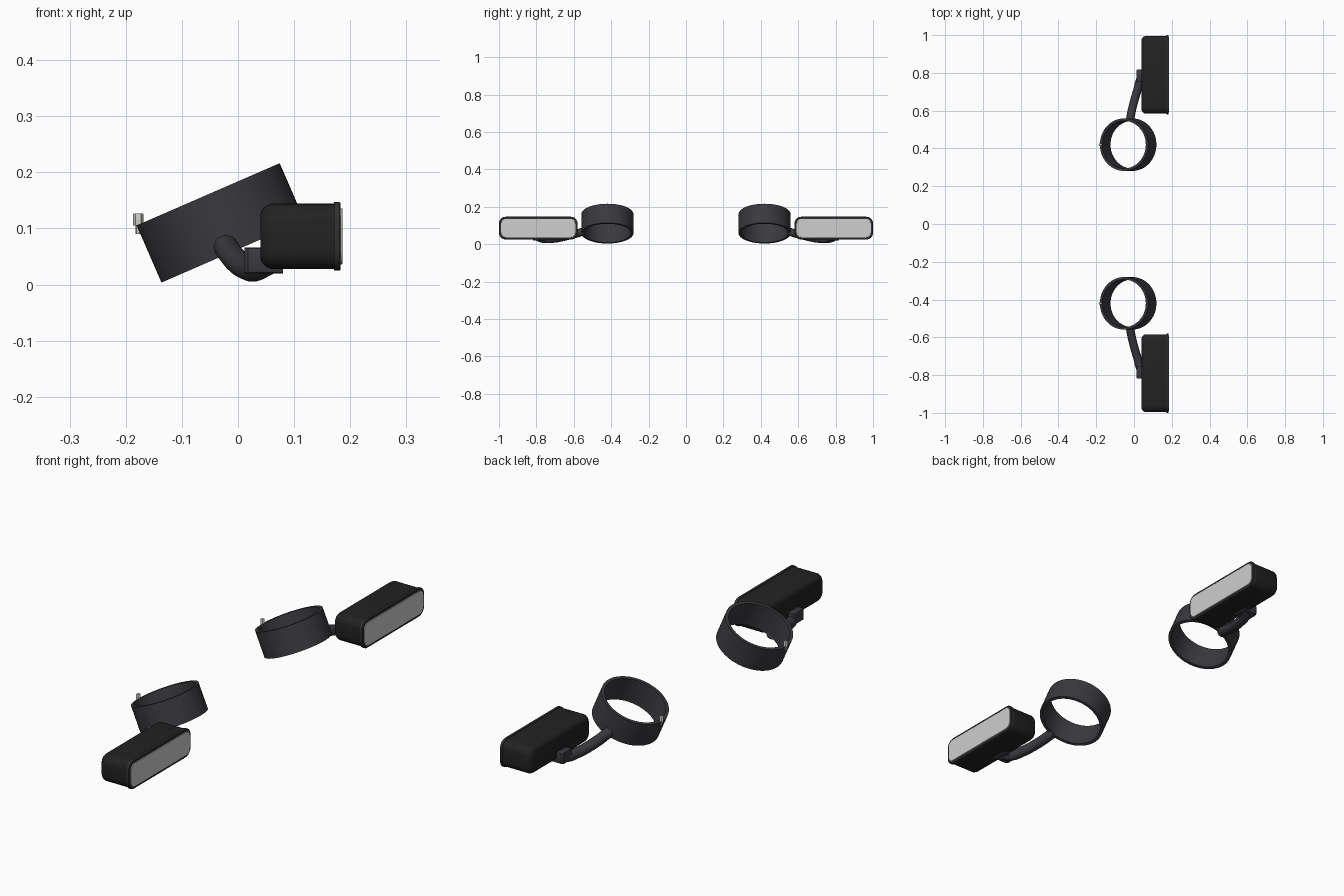
import bpy, bmesh
from math import sin, cos, pi, radians
from mathutils import Vector

cube = bpy.data.objects.get("Cube")
if cube:
    bpy.data.objects.remove(cube, do_unlink=True)


def material(name, rgb, rough=0.5):
    m = bpy.data.materials.new(name)
    m.use_nodes = True
    m.diffuse_color = (*rgb, 1)
    bsdf = m.node_tree.nodes["Principled BSDF"]
    bsdf.inputs["Base Color"].default_value = (*rgb, 1)
    bsdf.inputs["Roughness"].default_value = rough
    return m


CLAMP = material("dark grey metal", (0.042, 0.040, 0.047))
SHELL = material("black plastic", (0.016, 0.016, 0.016))
RIM = material("charcoal trim", (0.03, 0.03, 0.032))
GLASS = material("pale mirror", (0.62, 0.62, 0.62))
STEEL = material("light steel", (0.55, 0.55, 0.52))


def loft(name, loops, mat, side, cyclic=False):
    """Skin a row of equal loops; side = -1 mirrors the part in y."""
    bm = bmesh.new()
    rows = [[bm.verts.new((p[0], p[1] * side, p[2])) for p in lp] for lp in loops]
    pairs = list(zip(rows, rows[1:]))
    if cyclic:
        pairs.append((rows[-1], rows[0]))
    else:
        bm.faces.new(rows[0])
        bm.faces.new(rows[-1])
    n = len(rows[0])
    for a, b in pairs:
        for i in range(n):
            j = (i + 1) % n
            bm.faces.new((a[i], a[j], b[j], b[i]))
    bmesh.ops.recalc_face_normals(bm, faces=bm.faces)
    me = bpy.data.meshes.new(name)
    bm.to_mesh(me)
    bm.free()
    me.materials.append(mat)
    me.shade_smooth()
    me.set_sharp_from_angle(angle=radians(35))
    ob = bpy.data.objects.new(name, me)
    bpy.context.collection.objects.link(ob)
    return ob


def circle(center, axis, r, n):
    z = Vector(axis).normalized()
    v = Vector((0, 1, 0))
    u = v.cross(z).normalized()
    v = z.cross(u)
    return [Vector(center) + r * (cos(2 * pi * i / n) * u + sin(2 * pi * i / n) * v)
            for i in range(n)]


def rounded(x, hy, hz, r, cy=0.79, cz=0.086, seg=6):
    """Rounded rectangle facing along x."""
    pts = []
    for q, (sy, sz) in enumerate([(1, 1), (-1, 1), (-1, -1), (1, -1)]):
        for i in range(seg + 1):
            a = (q + i / seg) * pi / 2
            pts.append((x, cy + sy * (hy - r) + r * cos(a), cz + sz * (hz - r) + r * sin(a)))
    return pts


TILT = radians(23.5)
AXIS = Vector((-sin(TILT), 0, cos(TILT)))
RING = Vector((-0.031, 0.42, 0.11))

for end, s in (("rear", 1), ("front", -1)):
    # Tilted clamp ring
    profile = [(0.139, -0.0555), (0.139, 0.0555), (0.126, 0.0555), (0.126, -0.0555)]
    loft(end + "_clamp_ring", [circle(RING + AXIS * h, AXIS, r, 64) for r, h in profile],
         CLAMP, s, cyclic=True)

    # Clamp bolt: hexagonal head on a thin shank
    bolt = [(0.09, 0.005), (0.105, 0.005), (0.105, 0.0095), (0.125, 0.0095), (0.127, 0.008)]
    loft(end + "_clamp_bolt", [circle((-0.178, 0.42, z), (0, 0, 1), r, 6) for z, r in bolt],
         STEEL, s)

    # Curved arm
    cu = bpy.data.curves.new(end + "_arm", "CURVE")
    cu.dimensions = "3D"
    cu.bevel_depth = 0.022
    cu.bevel_resolution = 5
    cu.resolution_u = 10
    cu.use_fill_caps = True
    path = [(-0.022, 0.548, 0.068), (-0.006, 0.625, 0.046),
            (0.018, 0.71, 0.029), (0.034, 0.765, 0.029), (0.056, 0.795, 0.04)]
    sp = cu.splines.new("BEZIER")
    sp.bezier_points.add(len(path) - 1)
    for bp, (x, y, z) in zip(sp.bezier_points, path):
        bp.co = (x, y * s, z)
        bp.handle_left_type = bp.handle_right_type = "AUTO"
    cu.materials.append(CLAMP)
    bpy.context.collection.objects.link(bpy.data.objects.new(end + "_arm", cu))

    # Mounting block between arm and housing
    loft(end + "_mount_block",
         [rounded(x, hy, 0.023, 0.005, 0.785, 0.043, 2)
          for x, hy in ((0.012, 0.028), (0.018, 0.034), (0.08, 0.034))], CLAMP, s)

    # Mirror housing with a softened back
    shell = [(0.04, 0.018), (0.043, 0.011), (0.05, 0.004), (0.06, 0), (0.172, 0)]
    loft(end + "_housing",
         [rounded(x, 0.206 - d, 0.0585 - d, 0.034 - d * 0.6) for x, d in shell], SHELL, s)

    # Trim frame around the glass
    frame = [(0.171, 0), (0.181, 0), (0.183, 0.002), (0.183, 0.012), (0.171, 0.012)]
    loft(end + "_trim_frame",
         [rounded(x, 0.21 - d, 0.061 - d, 0.036 - d) for x, d in frame],
         RIM, s, cyclic=True)

    # Mirror glass
    loft(end + "_mirror_glass",
         [rounded(x, 0.199 - d, 0.050 - d, 0.025 - d)
          for x, d in ((0.173, 0), (0.185, 0), (0.186, 0.001))], GLASS, s)
